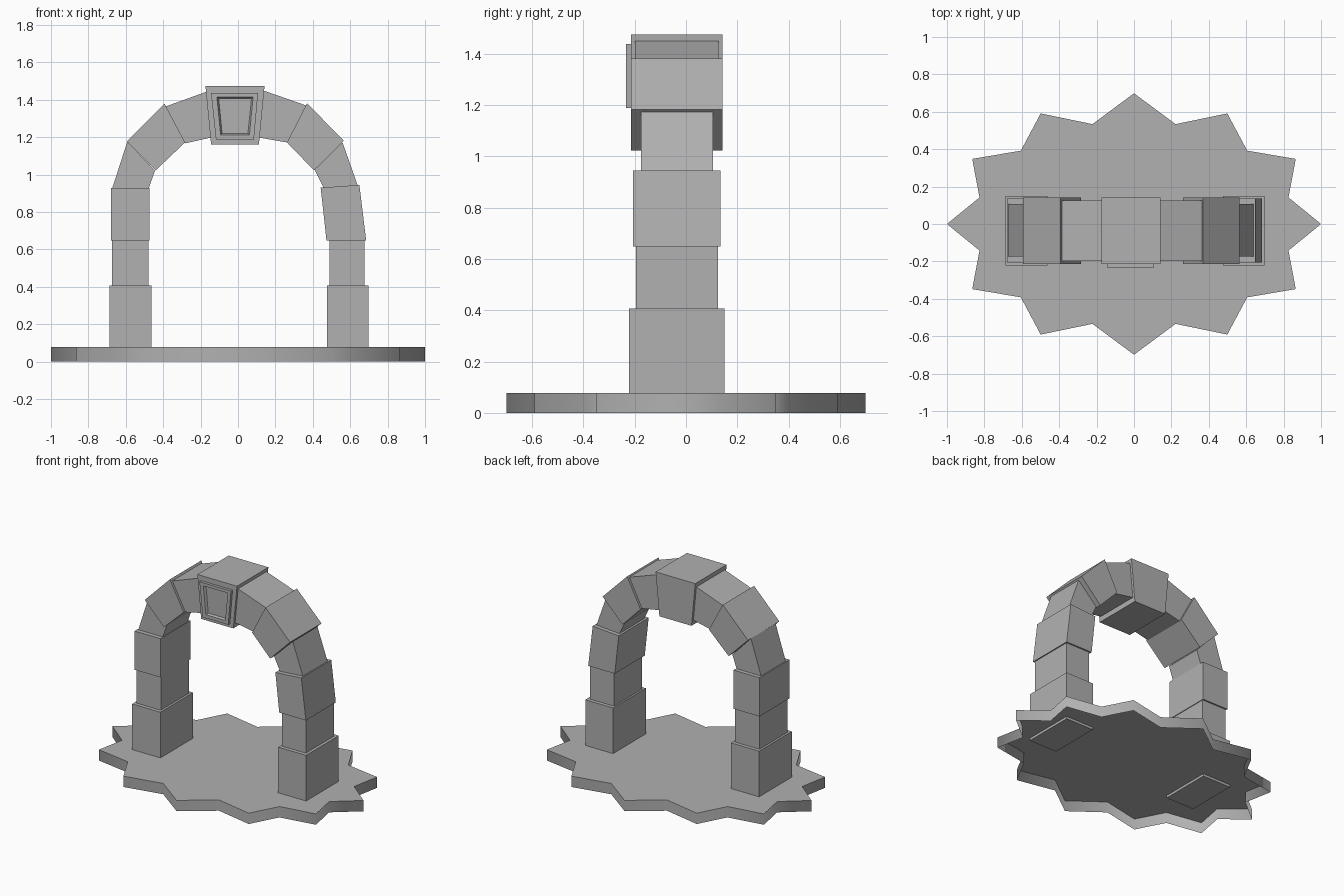
import bpy

if "Cube" in bpy.data.objects:
    bpy.data.objects.remove(bpy.data.objects["Cube"])

grey = bpy.data.materials.new("stone_grey")
grey.diffuse_color = (0.44, 0.44, 0.44, 1.0)
grey.use_nodes = True
grey.node_tree.nodes["Principled BSDF"].inputs["Base Color"].default_value = grey.diffuse_color


def make(name, verts, faces):
    me = bpy.data.meshes.new(name)
    me.from_pydata(verts, [], faces)
    me.materials.append(grey)
    me.update()
    ob = bpy.data.objects.new(name, me)
    bpy.context.collection.objects.link(ob)
    return ob


def loft(name, rings, cap_start=True, cap_end=True):
    """Bridge equal-length rings of points into a solid."""
    n = len(rings[0])
    verts = [p for r in rings for p in r]
    faces = []
    for k in range(len(rings) - 1):
        a, b = k * n, (k + 1) * n
        faces += [(a + i, a + (i + 1) % n, b + (i + 1) % n, b + i) for i in range(n)]
    if cap_start:
        faces.append(tuple(reversed(range(n))))
    if cap_end:
        faces.append(tuple(range(len(verts) - n, len(verts))))
    return make(name, verts, faces)


def ring_y(outline, y):
    return [(x, y, z - 0.004) for x, z in outline]


def stone(name, outline, depth):
    """Extrude a counter-clockwise (x, z) outline along y."""
    front, back = depth
    return loft(name, [ring_y(outline, back), ring_y(outline, front)])


def rect(x0, x1, z0, z1):
    return [(x0, z0), (x1, z0), (x1, z1), (x0, z1)]


# Star-shaped base plate: open underneath, rim shaded smooth, top flat
quarter = [(1.0, 0.0), (0.826, 0.142), (0.865, 0.348), (0.605, 0.392),
           (0.499, 0.591), (0.222, 0.534), (0.0, 0.699)]
half = quarter + [(-x, y) for x, y in reversed(quarter[:-1])]
star = half + [(-x, -y) for x, y in reversed(half[1:-1])]
star = half + [(x, -y) for x, y in reversed(half[1:-1])]
base = loft("base_plate", [[(x, y, z) for x, y in star] for z in (0.0, 0.078)],
            cap_start=False)
top = base.data.polygons[len(star)]
for p in base.data.polygons:
    p.use_smooth = p.index != top.index
for e in base.data.edges:
    e.use_edge_sharp = set(e.vertices) <= set(top.vertices)

# Depth range (front, back) of each course, shared by both sides
D = [(-0.222, 0.150), (-0.195, 0.124), (-0.206, 0.135),
     (-0.175, 0.106), (-0.214, 0.143), (-0.198, 0.126)]

# Left column and arch stones, bottom to top
left = [
    rect(-0.688, -0.463, 0.064, 0.411),
    rect(-0.673, -0.479, 0.411, 0.653),
    rect(-0.680, -0.474, 0.653, 0.932),
    [(-0.672, 0.932), (-0.477, 0.932), (-0.444, 1.025), (-0.592, 1.18)],
    [(-0.440, 1.027), (-0.283, 1.176), (-0.393, 1.384), (-0.594, 1.182)],
    [(-0.283, 1.171), (-0.140, 1.203), (-0.155, 1.452), (-0.388, 1.368)],
]
# Right column and arch stones, bottom to top
right = [
    rect(0.476, 0.698, 0.064, 0.411),
    rect(0.488, 0.677, 0.411, 0.653),
    [(0.473, 0.653), (0.685, 0.653), (0.649, 0.949), (0.442, 0.934)],
    [(0.457, 0.934), (0.640, 0.946), (0.559, 1.176), (0.410, 1.03)],
    [(0.406, 1.027), (0.565, 1.187), (0.369, 1.385), (0.262, 1.176)],
    [(0.108, 1.203), (0.262, 1.176), (0.364, 1.374), (0.135, 1.454)],
]
for side, stones in (("left", left), ("right", right)):
    for i, outline in enumerate(stones):
        stone(f"{side}_stone_{i + 1}", outline, D[i])

# Keystone
stone("keystone", [(-0.144, 1.166), (0.112, 1.166), (0.142, 1.478), (-0.174, 1.478)],
      (-0.214, 0.143))

# Raised frame with a recessed panel on the keystone
frame = [(-0.118, 1.192), (0.085, 1.192), (0.107, 1.441), (-0.144, 1.441)]
lip = [(-0.093, 1.217), (0.061, 1.217), (0.081, 1.419), (-0.113, 1.419)]
floor = [(-0.085, 1.224), (0.053, 1.224), (0.072, 1.411), (-0.103, 1.411)]
loft("keystone_panel", [ring_y(frame, -0.212), ring_y(frame, -0.233),
                        ring_y(lip, -0.233), ring_y(floor, -0.217)])
